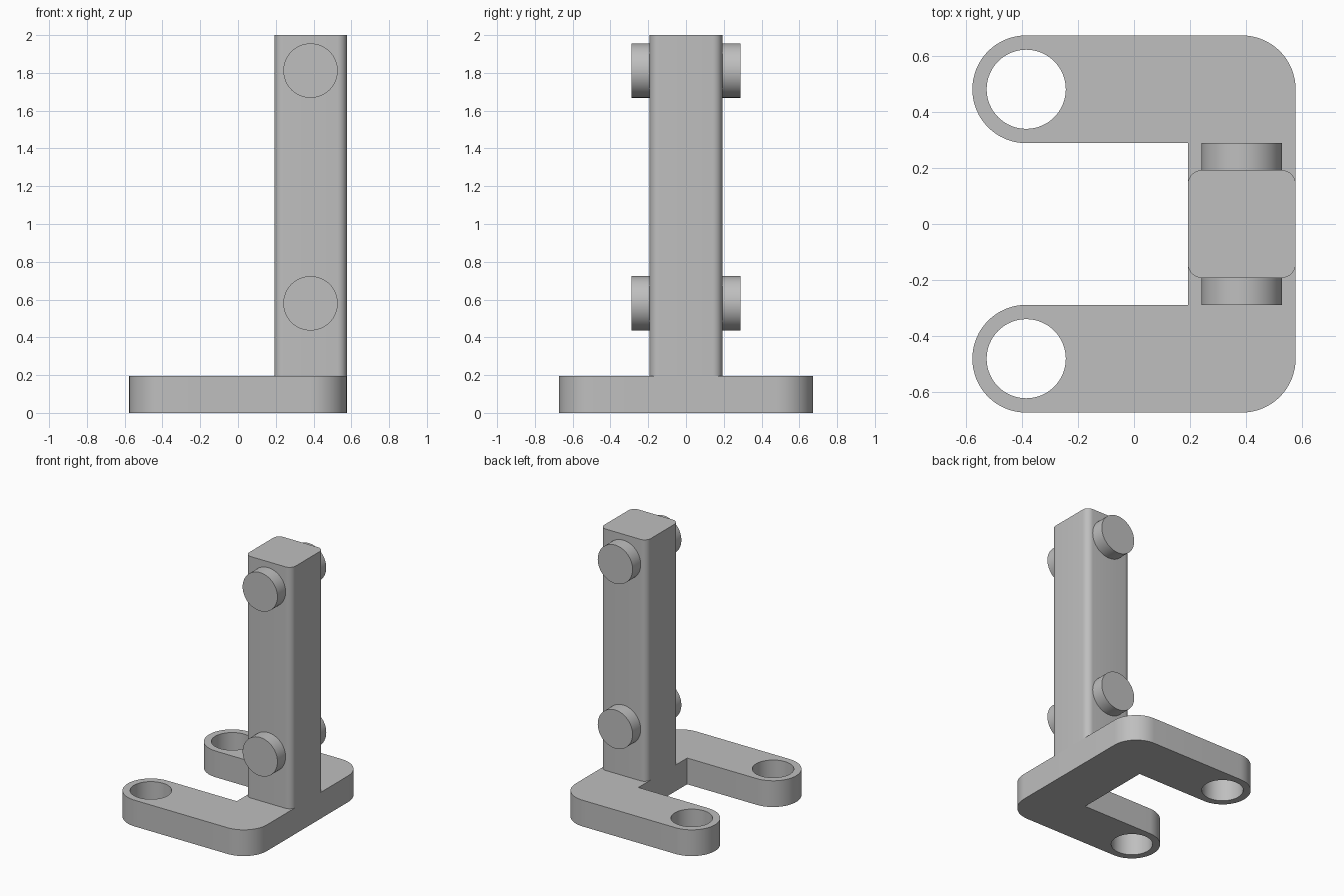
import bpy, bmesh
from math import pi, sin, cos, radians
from mathutils import Matrix, Vector

cube = bpy.data.objects.get("Cube")
if cube:
    bpy.data.objects.remove(cube, do_unlink=True)

grey = bpy.data.materials.new("plain grey")
grey.use_nodes = True
colour = (0.52, 0.52, 0.52, 1)
grey.diffuse_color = colour
grey.node_tree.nodes["Principled BSDF"].inputs["Base Color"].default_value = colour

R = 0.192            # half width of arms and post
X, Y = 0.576, 0.672  # half extents of the base
BASE_TOP = 0.196
POST_X = X - R
ARM_Y = Y - R


def arc(cx, cy, r, start, end, steps):
    """Points along an arc, angles in degrees."""
    angles = [radians(start + (end - start) * i / steps) for i in range(steps + 1)]
    return [(cx + r * cos(a), cy + r * sin(a)) for a in angles]


def circle(cx, cy, r):
    return arc(cx, cy, r, 0, 360, 64)[:-1]


def prism(name, outlines, depth, matrix):
    """Extrude closed outlines upward; inner outlines become holes."""
    curve = bpy.data.curves.new(name, "CURVE")
    curve.dimensions = "2D"
    curve.fill_mode = "BOTH"
    curve.extrude = depth / 2
    for points in outlines:
        spline = curve.splines.new("POLY")
        spline.points.add(len(points) - 1)
        for p, (x, y) in zip(spline.points, points):
            p.co = (x, y, 0, 1)
        spline.use_cyclic_u = True
    obj = bpy.data.objects.new(name, curve)
    bpy.context.collection.objects.link(obj)
    bpy.ops.object.select_all(action="DESELECT")
    obj.select_set(True)
    bpy.context.view_layer.objects.active = obj
    bpy.ops.object.convert(target="MESH")
    obj = bpy.context.view_layer.objects.active
    obj.name = name
    mesh = obj.data
    bm = bmesh.new()
    bm.from_mesh(mesh)
    bmesh.ops.translate(bm, verts=bm.verts, vec=Vector((0, 0, depth / 2)))
    bmesh.ops.transform(bm, matrix=matrix, verts=bm.verts)
    bmesh.ops.remove_doubles(bm, verts=bm.verts, dist=0.0001)
    bmesh.ops.recalc_face_normals(bm, faces=bm.faces)
    bm.to_mesh(mesh)
    bm.free()
    mesh.materials.clear()
    mesh.materials.append(grey)
    bpy.ops.object.shade_smooth_by_angle(angle=radians(30))
    return obj


# U-shaped base with a hole through the end of each arm
front_half = ([(POST_X - R, R - ARM_Y)]
              + arc(-POST_X, -ARM_Y, R, 90, 270, 32)
              + arc(POST_X, -ARM_Y, R, 270, 360, 16))
back_half = [(x, -y) for x, y in reversed(front_half)]
holes = [circle(-POST_X, side * ARM_Y, 0.141) for side in (-1, 1)]
prism("base", [front_half + back_half] + holes, BASE_TOP, Matrix())

# Upright post with rounded vertical edges
ROUND = 0.05
inset = R - ROUND
post_outline = []
for start, sx, sy in ((0, 1, 1), (90, -1, 1), (180, -1, -1), (270, 1, -1)):
    post_outline += arc(POST_X + sx * inset, sy * inset, ROUND, start, start + 90, 8)
prism("post", [post_outline], 2 - BASE_TOP, Matrix.Translation((0, 0, BASE_TOP)))

# Round pegs on the front and back of the post
for level, z in (("lower", 0.58), ("upper", 1.812)):
    for place, side in (("front", -1), ("back", 1)):
        turn = Matrix.Rotation(-side * pi / 2, 4, "X")
        spot = Matrix.Translation((POST_X, side * R, z))
        prism(f"{level}_{place}_peg", [circle(0, 0, 0.144)], 0.288 - R, spot @ turn)
